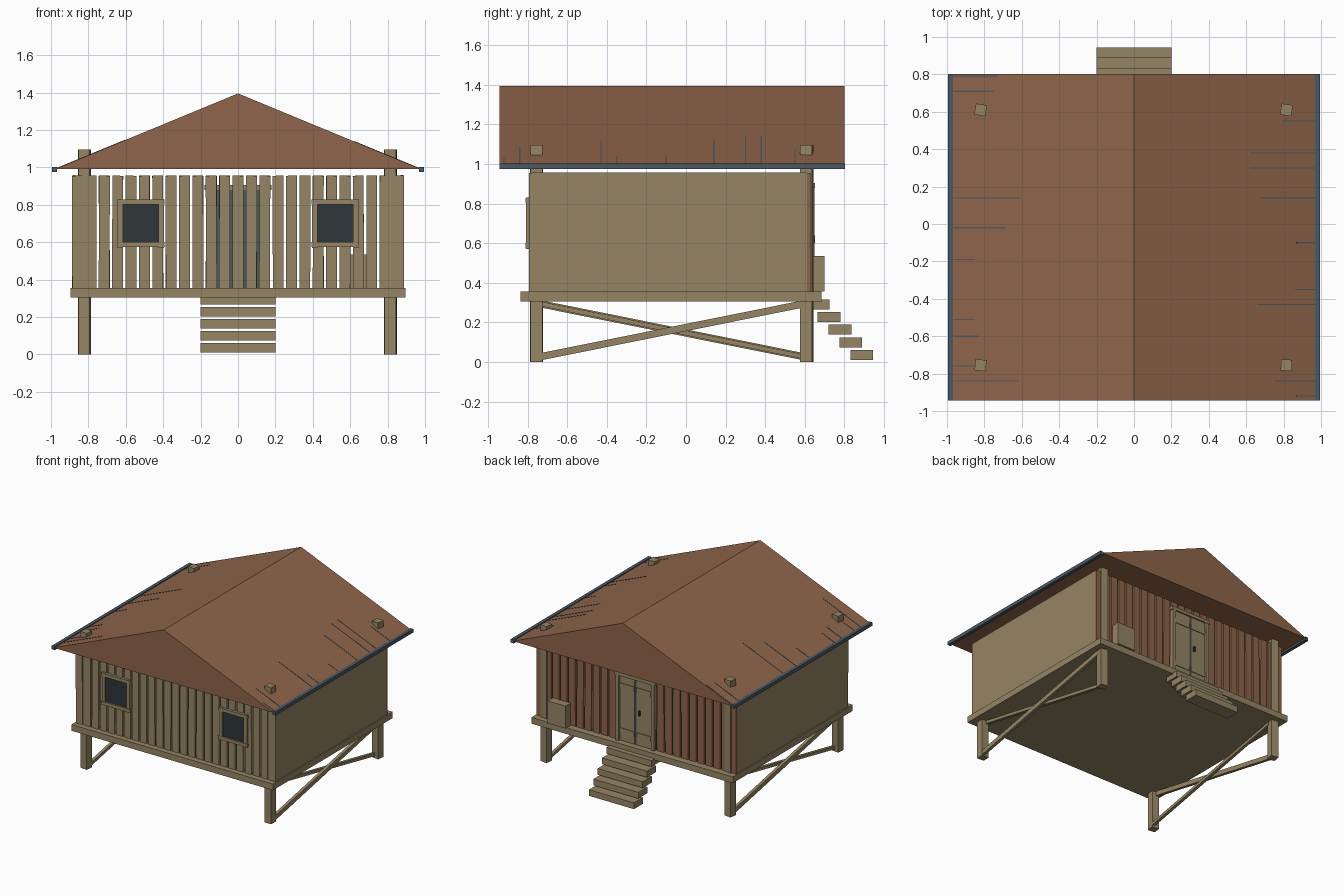
import bpy, bmesh, random
from math import atan2, hypot
from mathutils import Matrix, Vector

random.seed(4)
if "Cube" in bpy.data.objects:
    bpy.data.objects.remove(bpy.data.objects["Cube"])


def material(name, rgb):
    m = bpy.data.materials.new(name)
    m.use_nodes = True
    m.diffuse_color = (*rgb, 1)
    m.node_tree.nodes["Principled BSDF"].inputs["Base Color"].default_value = (*rgb, 1)
    return m


WOOD = material("weathered_wood", (0.30, 0.235, 0.128))
RUST = material("red_brown_boards", (0.275, 0.13, 0.07))
METAL = material("blue_grey_metal", (0.07, 0.10, 0.125))
GLASS = material("dark_glass", (0.027, 0.038, 0.042))


def finish(name, bm, mat):
    mesh = bpy.data.meshes.new(name)
    bm.normal_update()
    bm.to_mesh(mesh)
    bm.free()
    mesh.materials.append(mat)
    ob = bpy.data.objects.new(name, mesh)
    bpy.context.collection.objects.link(ob)
    return ob


def add_box(bm, x, y, z, turn=None):
    """Box spanning the three (low, high) ranges, turned about its centre."""
    centre = Vector([(a + b) / 2 for a, b in (x, y, z)])
    size = [b - a for a, b in (x, y, z)]
    mat = Matrix.Translation(centre) @ (turn or Matrix()) @ Matrix.Diagonal((*size, 1))
    bmesh.ops.create_cube(bm, size=1, matrix=mat)


def boxes(name, mat, *spans):
    bm = bmesh.new()
    for s in spans:
        add_box(bm, *s)
    return finish(name, bm, mat)


# Deck and stair treads
boxes("deck", WOOD, ((-0.895, 0.895), (-0.835, 0.685), (0.305, 0.355)))
boxes("stair_treads", WOOD, *[
    ((-0.2, 0.2), (0.83 - 0.055 * i, 0.945 - 0.055 * i), (0.01 + 0.064 * i, 0.06 + 0.064 * i))
    for i in range(5)])

# Corner posts, each slightly twisted, running up through the roof
bm = bmesh.new()
for x in (-0.82, 0.815):
    for y in (-0.755, 0.61):
        twist = Matrix.Rotation(random.uniform(-0.2, 0.2), 4, "Z")
        add_box(bm, (x - 0.03, x + 0.03), (y - 0.03, y + 0.03), (0, 1.095), twist)
finish("corner_posts", bm, WOOD)

# Crossed braces between the stilts on both sides
bm = bmesh.new()
dy, dz = 1.32, 0.265
half = hypot(dy, dz) / 2
for side in (-1, 1):
    for slope in (-1, 1):
        outer = slope == side
        x = side * (0.83 if outer else 0.80)
        w = 0.018 if outer else 0.012
        turn = Matrix.Rotation(slope * atan2(dz, dy), 4, "X")
        add_box(bm, (x - 0.012, x + 0.012), (-0.07 - half, -0.07 + half),
                (0.16 - w, 0.16 + w), turn)
finish("cross_braces", bm, WOOD)


# Plank walls front and back, solid walls on the sides
def plank_wall(name, mat, y):
    bm = bmesh.new()
    for i in range(25):
        x = -0.858 + 0.0715 * i
        lean = Matrix.Rotation(random.uniform(-0.004, 0.004), 4, "Y")
        add_box(bm, (x - 0.029, x + 0.029), y, (0.35, 0.955), lean)
    finish(name, bm, mat)


plank_wall("front_wall", WOOD, (-0.792, -0.775))
plank_wall("back_wall", RUST, (0.612, 0.63))
for label, s in (("right", -1), ("left", 1)):
    x = sorted((s * 0.868, s * 0.886))
    boxes(label + "_wall", WOOD, (x, (-0.775, 0.612), (0.35, 0.958)))

# Windows: pane with a four-bar frame
for label, cx in (("right", -0.52), ("left", 0.52)):
    boxes(label + "_window_pane", GLASS, ((cx - 0.11, cx + 0.11), (-0.799, -0.793), (0.59, 0.82)))
    uprights = [((x - 0.014, x + 0.014), (-0.808, -0.785), (0.57, 0.83))
                for x in (cx - 0.11, cx + 0.11)]
    rails = [((cx - 0.128, cx + 0.128), (-0.812, -0.785), (z - 0.013, z + 0.013))
             for z in (0.587, 0.815)]
    boxes(label + "_window_frame", WOOD, *uprights, *rails)

# Double door: dark backing, two leaves, battens, frame and handle
boxes("door_backing", METAL, ((-0.165, 0.165), (0.628, 0.634), (0.355, 0.895)))
leaves, battens = [], []
for s in (-1, 1):
    x = sorted((s * 0.008, s * 0.138))
    leaves.append((x, (0.632, 0.641), (0.36, 0.88)))
    for z in (0.44, 0.80):
        battens.append((x, (0.64, 0.646), (z - 0.02, z + 0.02)))
boxes("door_leaves", WOOD, *leaves, *battens)
boxes("door_frame", WOOD,
      ((-0.172, -0.143), (0.625, 0.65), (0.355, 0.90)),
      ((0.143, 0.172), (0.625, 0.65), (0.355, 0.90)),
      ((-0.18, 0.18), (0.625, 0.652), (0.88, 0.905)))
boxes("door_handle", GLASS, ((-0.045, -0.03), (0.638, 0.652), (0.60, 0.64)))

# Storage crate beside the door
boxes("crate", WOOD, ((0.58, 0.74), (0.635, 0.70), (0.355, 0.535)))

# Gabled roof as an extruded triangle
EAVE, RIDGE, HALF = 0.99, 1.395, 0.98
bm = bmesh.new()
tri = bm.faces.new([bm.verts.new((x, -0.943, z))
                    for x, z in ((-HALF, EAVE), (HALF, EAVE), (0, RIDGE))])
ext = bmesh.ops.extrude_face_region(bm, geom=[tri])
bmesh.ops.translate(bm, vec=(0, 1.745, 0),
                    verts=[v for v in ext["geom"] if isinstance(v, bmesh.types.BMVert)])
bmesh.ops.recalc_face_normals(bm, faces=bm.faces)
finish("roof", bm, RUST)

# Metal edging along the eaves
boxes("eave_edging", METAL, *[
    (sorted((s * 0.968, s * 0.995)), (-0.943, 0.803), (0.974, 1.002)) for s in (-1, 1)])

# Narrow metal seams rising from the eaves: (y position, run towards the ridge)
SEAMS = {
    -1: ((0.71, 0.23), (0.79, 0.25), (0.14, 0.38), (-0.02, 0.29), (-0.19, 0.13),
         (-0.51, 0.13), (-0.6, 0.15), (-0.76, 0.13), (-0.84, 0.36)),
    1: ((0.55, 0.19), (0.38, 0.36), (0.3, 0.36), (0.14, 0.31), (-0.1, 0.11),
        (-0.35, 0.12), (-0.43, 0.32), (-0.84, 0.23), (-0.92, 0.11)),
}
pitch = atan2(RIDGE - EAVE, HALF)
bm = bmesh.new()
for side, seams in SEAMS.items():
    turn = Matrix.Rotation(side * pitch, 4, "Y")
    for y, run in seams:
        x = side * (HALF - run / 2)
        z = EAVE + (RIDGE - EAVE) * (run / 2) / HALF
        length = run / 1.85
        add_box(bm, (x - length, x + length), (y - 0.003, y + 0.003),
                (z - 0.002, z + 0.002), turn)
finish("roof_seams", bm, METAL)
